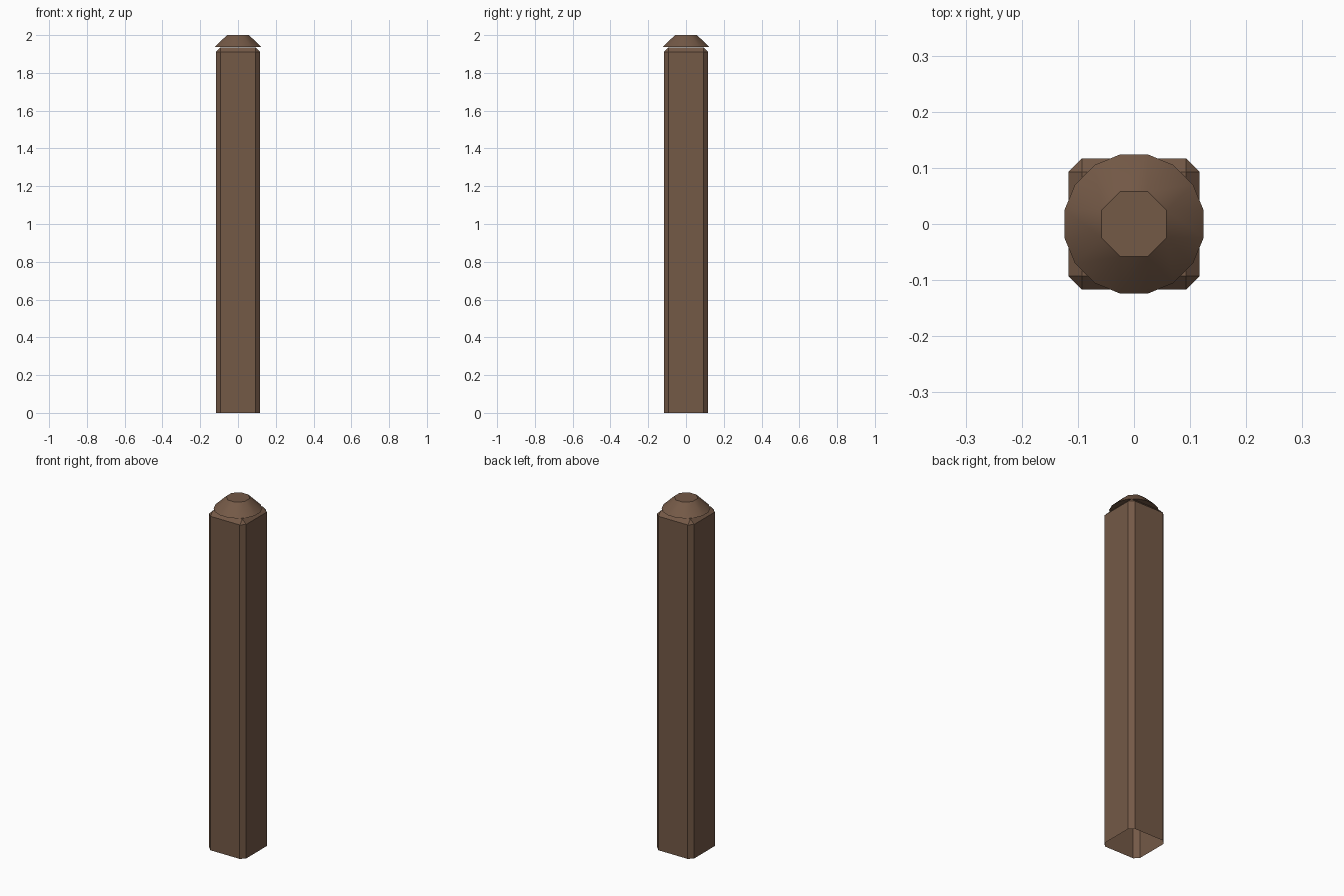
import bpy, bmesh, math

cube = bpy.data.objects.get("Cube")
if cube:
    bpy.data.objects.remove(cube, do_unlink=True)

HALF, BEVEL, POST_TOP = 0.117, 0.024, 1.935
CAP_TOP = 2.0

wood = bpy.data.materials.new("brown_wood")
wood.use_nodes = True
colour = (0.174, 0.1, 0.062, 1)
wood.diffuse_color = colour
wood.node_tree.nodes["Principled BSDF"].inputs["Base Color"].default_value = colour


def make_object(name, bm):
    bmesh.ops.recalc_face_normals(bm, faces=bm.faces)
    mesh = bpy.data.meshes.new(name)
    bm.to_mesh(mesh)
    bm.free()
    mesh.materials.append(wood)
    obj = bpy.data.objects.new(name, mesh)
    bpy.context.collection.objects.link(obj)
    return obj


def ring(bm, sides, apothem, z):
    """Regular polygon with a flat side towards each axis."""
    radius = apothem / math.cos(math.pi / sides)
    angles = [(i + 0.5) * 2 * math.pi / sides for i in range(sides)]
    return [bm.verts.new((radius * math.cos(a), radius * math.sin(a), z)) for a in angles]


# Square post with chamfered edges and an open underside
bm = bmesh.new()
bmesh.ops.create_cube(bm, size=1)
for v in bm.verts:
    v.co = (v.co.x * 2 * HALF, v.co.y * 2 * HALF, (v.co.z + 0.5) * POST_TOP)
edges = [e for e in bm.edges if max(v.co.z for v in e.verts) > 0]
bmesh.ops.bevel(bm, geom=edges, offset=BEVEL, segments=1, affect='EDGES')
bottom = [f for f in bm.faces if all(v.co.z < 0.001 for v in f.verts)]
make_object("post", bm)
mesh = bpy.data.objects["post"].data
bm = bmesh.new()
bm.from_mesh(mesh)
bottom = [f for f in bm.faces if all(v.co.z < 0.001 for v in f.verts)]
bmesh.ops.delete(bm, geom=bottom, context='FACES')
bm.to_mesh(mesh)
bm.free()

# Sloping cap: wide sixteen-sided rim narrowing to an octagonal top
bm = bmesh.new()
rim = ring(bm, 16, 0.124, POST_TOP + 0.002)
crown = ring(bm, 8, 0.058, CAP_TOP)
for i in range(8):
    a, b, c = rim[2 * i], rim[2 * i + 1], rim[(2 * i + 2) % 16]
    bm.faces.new((a, b, crown[i]))
    bm.faces.new((b, c, crown[(i + 1) % 8], crown[i]))
bm.faces.new(crown)
bm.faces.new(rim)
cap = make_object("cap", bm)
bpy.ops.object.select_all(action='DESELECT')
cap.select_set(True)
bpy.context.view_layer.objects.active = cap
bpy.ops.object.shade_smooth_by_angle(angle=math.radians(30))
